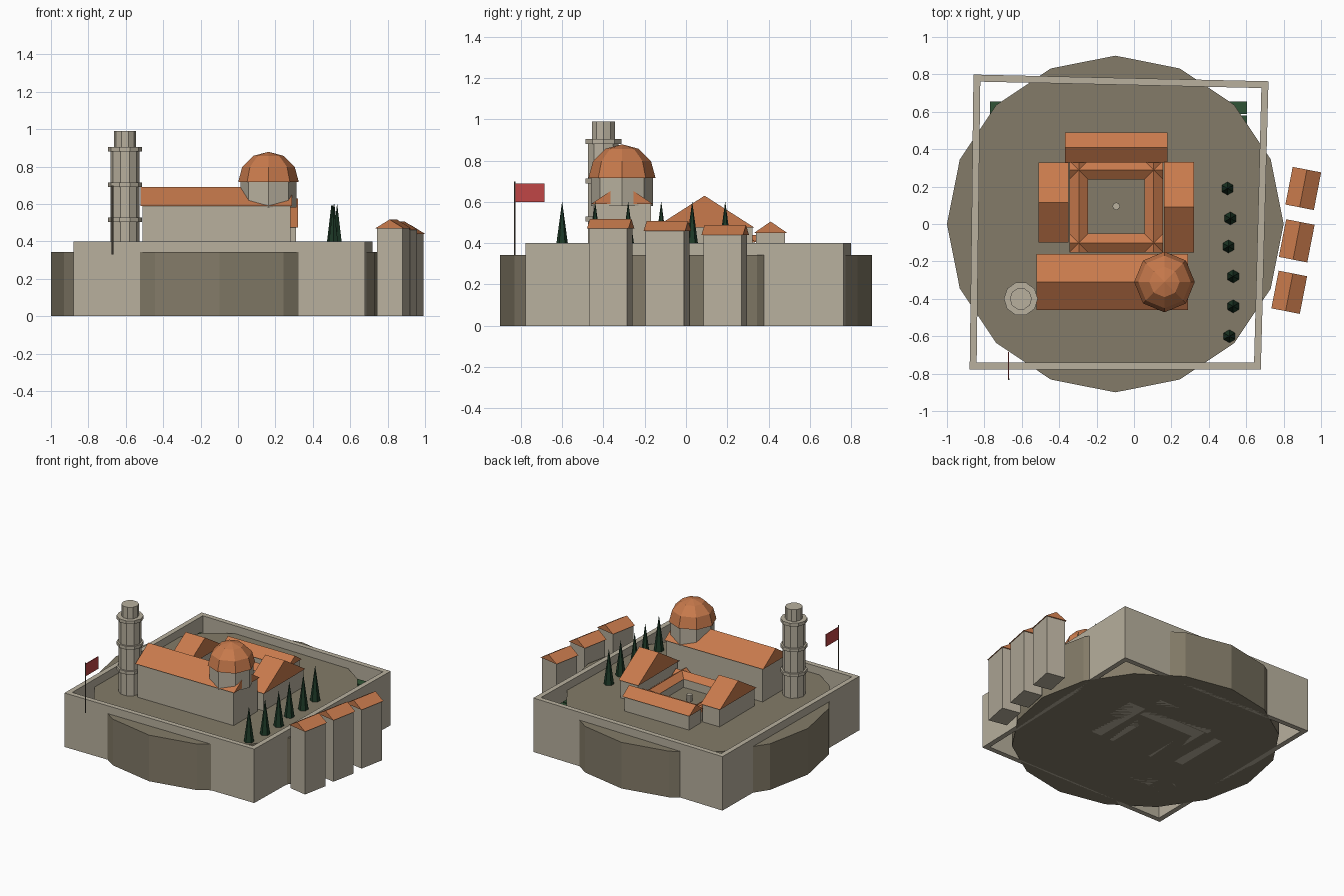
import bpy
import math
from mathutils import Matrix, Vector

cube = bpy.data.objects.get("Cube")
if cube:
    bpy.data.objects.remove(cube, do_unlink=True)


def material(name, r, g, b):
    """Flat colour from 0-255 display values."""
    lin = [((c / 255 + 0.055) / 1.055) ** 2.4 for c in (r, g, b)] + [1]
    mat = bpy.data.materials.new(name)
    mat.use_nodes = True
    mat.diffuse_color = lin
    mat.node_tree.nodes["Principled BSDF"].inputs["Base Color"].default_value = lin
    return mat


STONE = material("pale stone", 184, 176, 158)
EARTH = material("dusty earth", 131, 123, 104)
ROOF = material("terracotta", 200, 122, 76)
LEAF = material("cypress green", 30, 58, 40)
HEDGE = material("hedge green", 48, 84, 54)
CLOTH = material("flag red", 192, 70, 70)
POLE = material("weathered wood", 100, 92, 80)


def mesh_object(name, verts, faces, mat, matrix=Matrix()):
    mesh = bpy.data.meshes.new(name)
    mesh.from_pydata([matrix @ Vector(v) for v in verts], [], faces)
    mesh.materials.append(mat)
    obj = bpy.data.objects.new(name, mesh)
    bpy.context.collection.objects.link(obj)
    return obj


def place(x, y, angle=0):
    return Matrix.Translation((x, y, 0)) @ Matrix.Rotation(math.radians(angle), 4, "Z")


def box(name, x, y, length, width, z0, z1, mat, angle=0):
    a, b = length / 2, width / 2
    verts = [(sx * a, sy * b, z) for z in (z0, z1)
             for sx, sy in ((-1, -1), (1, -1), (1, 1), (-1, 1))]
    sides = [(i, (i + 1) % 4, (i + 1) % 4 + 4, i + 4) for i in range(4)]
    return mesh_object(name, verts, [(3, 2, 1, 0), (4, 5, 6, 7)] + sides,
                       mat, place(x, y, angle))


def gable(name, x, y, length, width, z0, z1, angle=0):
    """Closed roof prism, ridge along local x."""
    a, b = length / 2, width / 2
    verts = [(s * a, t, z) for s in (-1, 1) for t, z in ((-b, z0), (b, z0), (0, z1))]
    faces = [(0, 2, 1), (3, 4, 5), (0, 1, 4, 3), (0, 3, 5, 2), (1, 2, 5, 4)]
    return mesh_object(name, verts, faces, ROOF, place(x, y, angle))


def building(name, x, y, length, width, eave, peak, angle=0, over=0.01):
    box(name + "_walls", x, y, length - 2 * over, width - 2 * over, 0, eave, STONE, angle)
    gable(name + "_roof", x, y, length, width, eave, peak, angle)


def lathe(name, x, y, profile, sides, mat, turn=0):
    """Faceted solid from (radius, height) pairs, bottom to top."""
    verts, faces = [], []
    for r, z in profile:
        for i in range(sides):
            t = math.radians(turn) + math.tau * i / sides
            verts.append((r * math.cos(t), r * math.sin(t), z))
    for k in range(len(profile) - 1):
        for i in range(sides):
            j = (i + 1) % sides
            faces.append((k * sides + i, k * sides + j,
                          (k + 1) * sides + j, (k + 1) * sides + i))
    last = (len(profile) - 1) * sides
    faces += [tuple(reversed(range(sides))), tuple(range(last, last + sides))]
    return mesh_object(name, verts, faces, mat, place(x, y))


# Raised ground
lathe("mound", -0.1, 0, [(0.9, 0), (0.9, 0.342)], 16, EARTH)

# Slightly skewed enclosure wall
corners = [Vector(c) for c in ((-0.84, 0.78), (0.70, 0.745), (0.66, -0.76), (-0.86, -0.76))]
for i, side in enumerate(("back", "left", "front", "right")):
    p, q = corners[i], corners[(i + 1) % 4]
    d, mid = q - p, (p + q) / 2
    box(side + "_enclosure_wall", mid.x, mid.y, d.length + 0.035, 0.037, 0, 0.4,
        STONE, math.degrees(math.atan2(d.y, d.x)))

# Main hall and surrounding wings
building("nave", -0.115, -0.31, 0.81, 0.30, 0.59, 0.69)
building("left_wing", 0.24, 0.09, 0.16, 0.485, 0.475, 0.63)
building("right_wing", -0.43, 0.115, 0.16, 0.43, 0.475, 0.61)
building("back_wing", -0.095, 0.41, 0.55, 0.16, 0.45, 0.505)

# Cloister around the courtyard
for s, along, across in ((-1, "front", "right"), (1, "back", "left")):
    building(across + "_cloister", -0.095 + s * 0.2, 0.093, 0.49, 0.1, 0.405, 0.44, 90, 0.005)
    building(along + "_cloister", -0.095, 0.093 + s * 0.195, 0.5, 0.1, 0.405, 0.44, 0, 0.005)
lathe("fountain", -0.095, 0.095, [(0.02, 0.34), (0.02, 0.39)], 8, STONE)

# Dome on its drum
lathe("dome_drum", 0.163, -0.31, [(0.15, 0.58), (0.15, 0.72)], 8, STONE)
dome = [(0.162 * math.cos(math.radians(a)) + 0.0001, 0.717 + 0.162 * math.sin(math.radians(a)))
        for a in (0, 30, 60, 90)]
lathe("dome", 0.163, -0.31, dome, 8, ROOF)

# Bell tower with three ledges and a narrower lantern
lathe("tower_shaft", -0.605, -0.4, [(0.078, 0), (0.078, 0.89)], 10, STONE)
for z in (0.505, 0.69, 0.88):
    lathe("tower_ledge", -0.605, -0.4, [(0.091, z), (0.091, z + 0.024)], 10, STONE)
lathe("tower_lantern", -0.605, -0.4, [(0.059, 0.89), (0.059, 0.99)], 10, STONE)

# Row of cypresses
for x, y in ((0.5, 0.19), (0.515, 0.03), (0.505, -0.12),
             (0.53, -0.28), (0.53, -0.44), (0.51, -0.6)):
    lathe("cypress", x, y, [(0.035, 0.345), (0.0005, 0.6)], 6, LEAF, 30)

# Low hedges at the back
box("back_hedge", -0.083, 0.622, 1.375, 0.066, 0.29, 0.332, HEDGE)
box("inner_hedge", -0.083, 0.55, 1.375, 0.06, 0.29, 0.332, HEDGE)

# Houses outside the wall, ridges running front to back
for x, y, eave in ((0.905, 0.19, 0.44), (0.87, -0.09, 0.46), (0.83, -0.365, 0.47)):
    building("outer_house", x, y, 0.205, 0.155, eave, eave + 0.047, 79, 0.008)

# Flag
lathe("flag_pole", -0.67, -0.83, [(0.005, 0.33), (0.005, 0.7)], 6, POLE)
box("flag", -0.67, -0.757, 0.006, 0.145, 0.6, 0.69, CLOTH)
